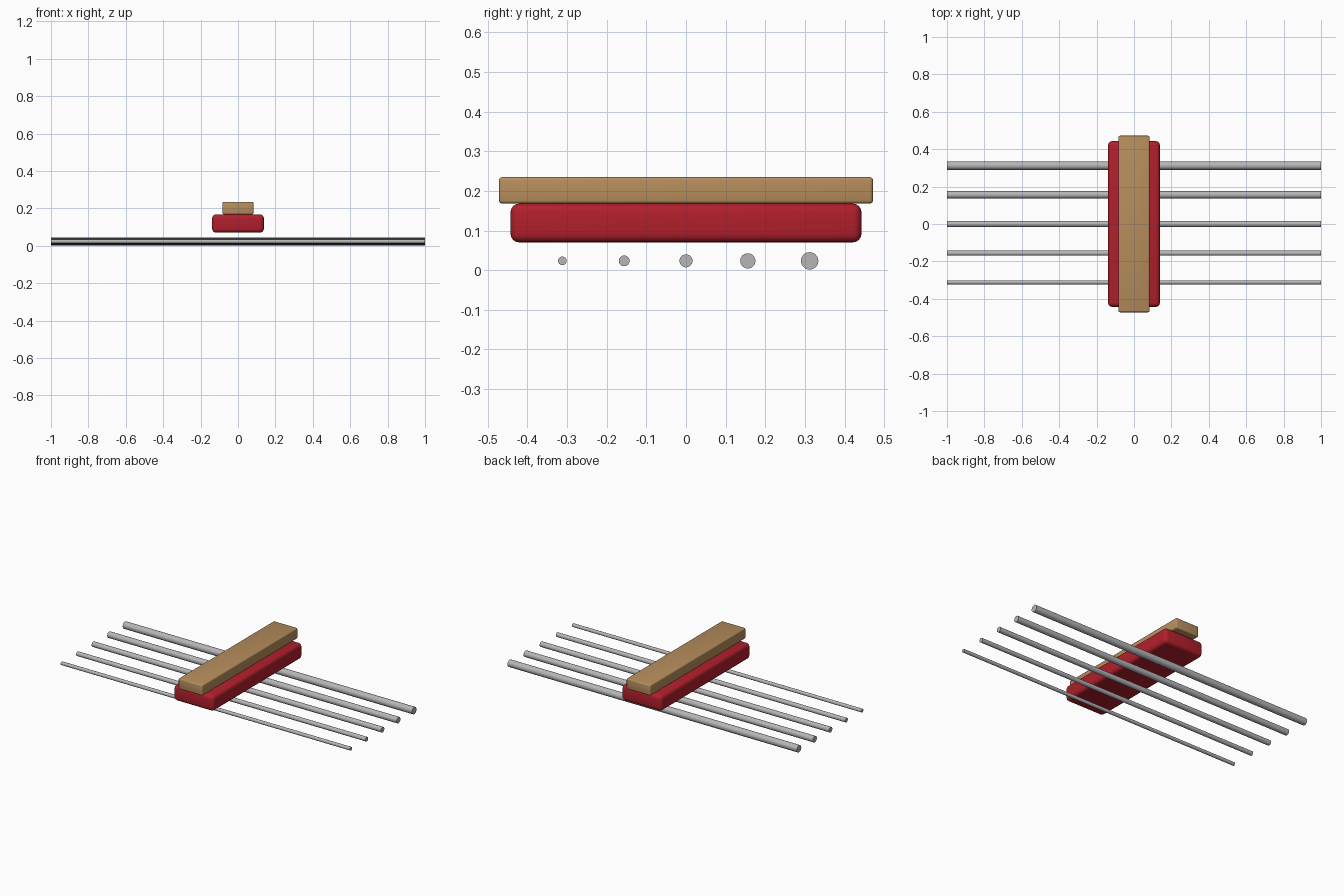
import bpy
import math

if "Cube" in bpy.data.objects:
    bpy.data.objects.remove(bpy.data.objects["Cube"])


def material(name, rgb):
    m = bpy.data.materials.new(name)
    m.diffuse_color = (*rgb, 1)
    m.use_nodes = True
    m.node_tree.nodes["Principled BSDF"].inputs["Base Color"].default_value = m.diffuse_color
    return m


RED = material("red felt", (0.44, 0.014, 0.025))
WOOD = material("light wood", (0.47, 0.27, 0.11))
STEEL = material("steel", (0.47, 0.47, 0.49))


def finish(obj, name, mat):
    obj.name = name
    obj.data.materials.append(mat)
    bpy.ops.object.shade_smooth_by_angle(angle=math.radians(35))


def rounded_block(name, size, z_bottom, radius, segments, mat):
    bpy.ops.mesh.primitive_cube_add(size=1, location=(0, 0, z_bottom + size[2] / 2))
    obj = bpy.context.object
    obj.scale = size
    bpy.ops.object.transform_apply(location=False, rotation=False, scale=True)
    bevel = obj.modifiers.new("rounded edges", 'BEVEL')
    bevel.width = radius
    bevel.segments = segments
    bpy.ops.object.modifier_apply(modifier=bevel.name)
    finish(obj, name, mat)


# Felt pad with the wooden bar resting on it
rounded_block("felt_pad", (0.277, 0.886, 0.098), 0.07, 0.022, 4, RED)
rounded_block("wooden_bar", (0.166, 0.944, 0.067), 0.168, 0.008, 3, WOOD)

# Parallel strings, thicker towards the back
for i in range(5):
    bpy.ops.mesh.primitive_cylinder_add(
        vertices=24, radius=0.0108 + 0.0028 * i, depth=2,
        location=(0, (i - 2) * 0.156, 0.0235), rotation=(0, math.pi / 2, 0))
    finish(bpy.context.object, f"string_{i + 1}", STEEL)
